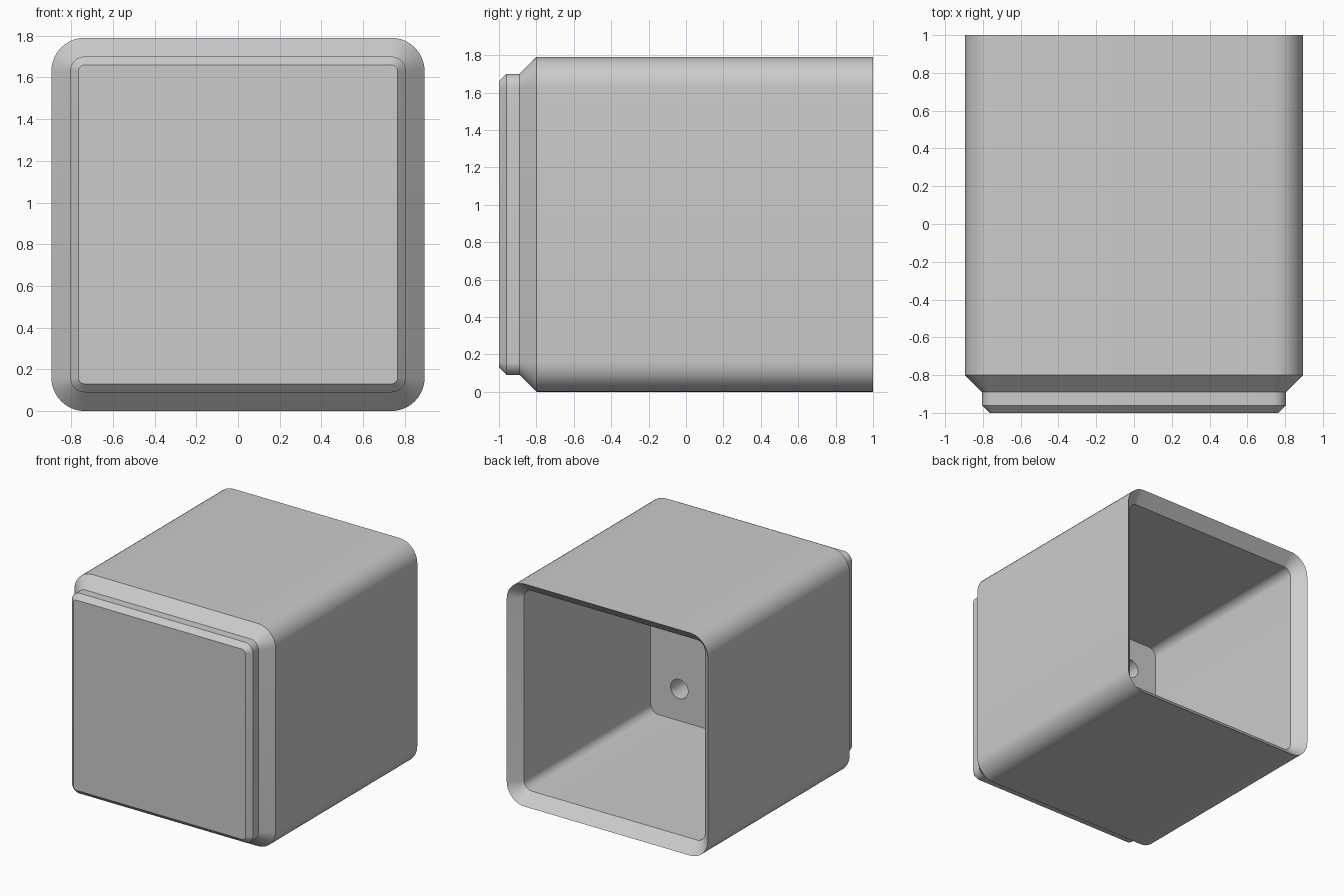
import bpy, bmesh, math

if "Cube" in bpy.data.objects:
    bpy.data.objects.remove(bpy.data.objects["Cube"], do_unlink=True)

HALF = 0.895        # half width of the box, also its centre height
CORE = 0.735        # corner arc centres, shared by every ring
ARC_STEPS = 10
HOLE_POS, HOLE_RADIUS, HOLE_SIDES = 0.55, 0.077, 32
FLOOR_Y, HOLE_END_Y = -0.70, -0.90

# (y, half width): front plate, shoulder, outer wall, back rim, inner wall
PROFILE = [(-1.0, 0.765), (-0.96, 0.805), (-0.89, 0.805), (-0.80, HALF),
           (1.0, HALF), (0.91, 0.805), (FLOOR_Y, 0.805)]


def rounded_ring(bm, y, half):
    """Rounded square of vertices at depth y."""
    r = half - CORE
    ring = []
    for quarter, (sx, sz) in enumerate([(1, 1), (-1, 1), (-1, -1), (1, -1)]):
        for i in range(ARC_STEPS + 1):
            a = math.pi / 2 * (quarter + i / ARC_STEPS)
            ring.append(bm.verts.new((sx * CORE + r * math.cos(a), y,
                                      HALF + sz * CORE + r * math.sin(a))))
    return ring


def circle_ring(bm, x, y, z):
    return [bm.verts.new((x + HOLE_RADIUS * math.cos(a), y, z + HOLE_RADIUS * math.sin(a)))
            for a in (2 * math.pi * i / HOLE_SIDES for i in range(HOLE_SIDES))]


def bridge(bm, a, b):
    n = len(a)
    for i in range(n):
        j = (i + 1) % n
        bm.faces.new((a[i], a[j], b[j], b[i]))


def loop_edges(bm, ring):
    return [bm.edges.get((v, ring[(i + 1) % len(ring)])) for i, v in enumerate(ring)]


bm = bmesh.new()

# Shell from the front plate round to the inner floor
rings = [rounded_ring(bm, y, half) for y, half in PROFILE]
for a, b in zip(rings, rings[1:]):
    bridge(bm, a, b)
bm.faces.new(rings[0])

# Four blind holes in the inner floor
floor_edges = loop_edges(bm, rings[-1])
for sx in (-1, 1):
    for sz in (-1, 1):
        x, z = sx * HOLE_POS, HALF + sz * HOLE_POS
        mouth = circle_ring(bm, x, FLOOR_Y, z)
        end = circle_ring(bm, x, HOLE_END_Y, z)
        bridge(bm, mouth, end)
        bm.faces.new(end)
        floor_edges += loop_edges(bm, mouth)
bmesh.ops.triangle_fill(bm, edges=floor_edges, use_beauty=True, normal=(0, 1, 0))
bmesh.ops.recalc_face_normals(bm, faces=bm.faces[:])

mesh = bpy.data.meshes.new("open_box")
bm.to_mesh(mesh)
bm.free()
box = bpy.data.objects.new("open_box", mesh)
bpy.context.collection.objects.link(box)

# Plain grey finish
grey = bpy.data.materials.new("light_grey")
grey.use_nodes = True
colour = (0.6, 0.6, 0.6, 1)
grey.diffuse_color = colour
grey.node_tree.nodes["Principled BSDF"].inputs["Base Color"].default_value = colour
mesh.materials.append(grey)

bpy.ops.object.select_all(action="DESELECT")
box.select_set(True)
bpy.context.view_layer.objects.active = box
bpy.ops.object.shade_smooth_by_angle(angle=math.radians(30))
